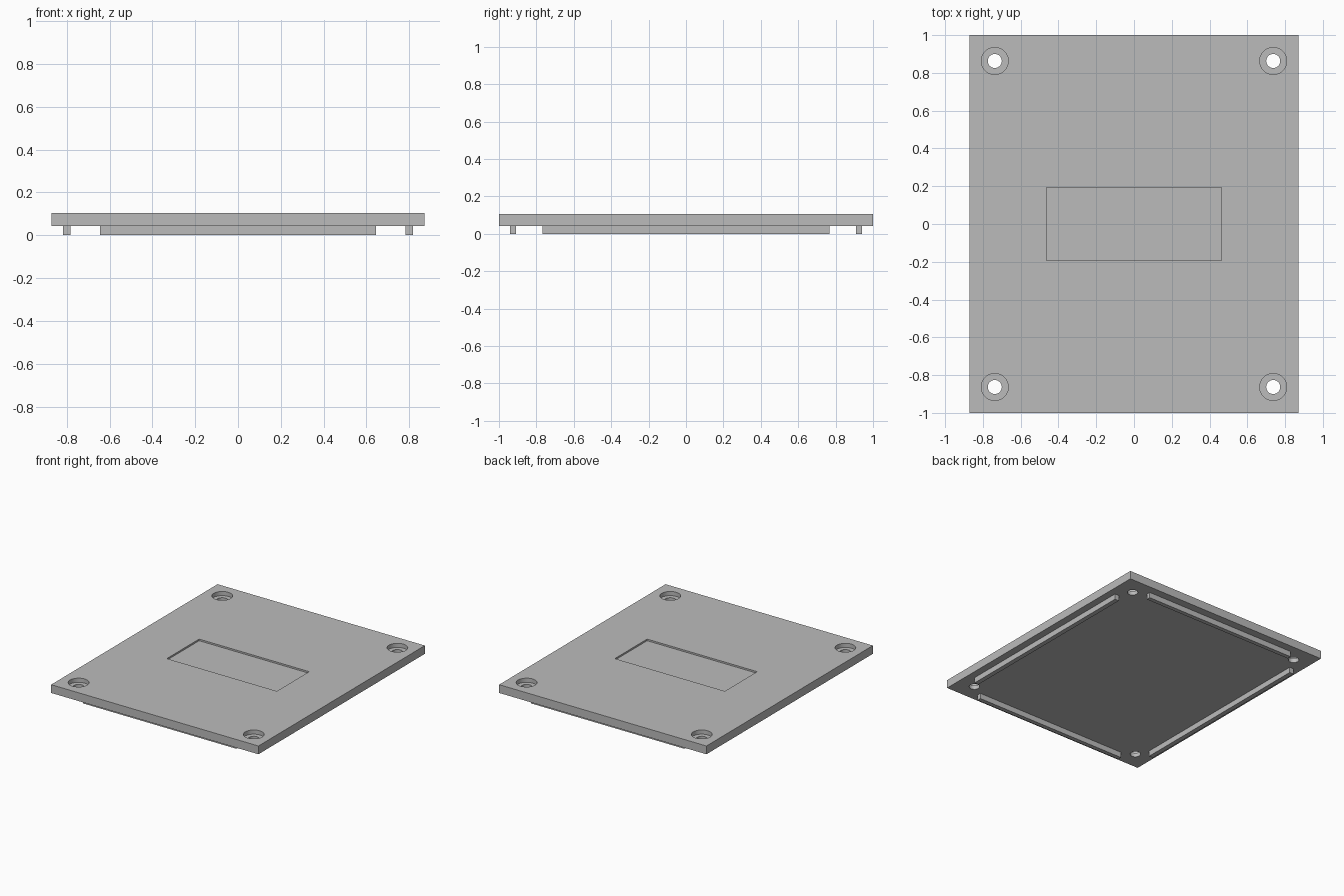
import bpy

old = bpy.data.objects.get("Cube")
if old:
    bpy.data.objects.remove(old, do_unlink=True)

RAIL_H, PLATE_H = 0.042, 0.063
TOP = RAIL_H + PLATE_H

grey = bpy.data.materials.new("plain grey")
grey.use_nodes = True
colour = (0.5, 0.5, 0.5, 1)
grey.diffuse_color = colour
grey.node_tree.nodes["Principled BSDF"].inputs["Base Color"].default_value = colour


def box(name, x, y, z):
    """Box from (low, high) ranges on each axis."""
    bpy.ops.mesh.primitive_cube_add(size=1, location=[sum(r) / 2 for r in (x, y, z)])
    ob = bpy.context.object
    ob.name = name
    ob.scale = [r[1] - r[0] for r in (x, y, z)]
    bpy.ops.object.transform_apply(location=False, rotation=False, scale=True)
    ob.data.materials.append(grey)
    return ob


def cylinder(name, radius, x, y, z):
    bpy.ops.mesh.primitive_cylinder_add(vertices=48, radius=radius, depth=z[1] - z[0],
                                        location=(x, y, sum(z) / 2))
    ob = bpy.context.object
    ob.name = name
    ob.data.materials.append(grey)
    return ob


def cut(target, cutter):
    """Subtract the cutter, then remove it."""
    mod = target.modifiers.new("cut", "BOOLEAN")
    mod.operation = "DIFFERENCE"
    mod.solver = "EXACT"
    mod.object = cutter
    bpy.context.view_layer.objects.active = target
    bpy.ops.object.modifier_apply(modifier=mod.name)
    bpy.data.objects.remove(cutter, do_unlink=True)


# Cover plate with a shallow label recess
plate = box("cover_plate", (-0.872, 0.872), (-1, 1), (RAIL_H, TOP))
cut(plate, box("recess_cutter", (-0.463, 0.463), (-0.194, 0.194), (TOP - 0.0125, TOP + 0.1)))

# Counterbored screw holes in the corners
for sx in (-1, 1):
    for sy in (-1, 1):
        x, y = sx * 0.737, sy * 0.863
        cut(plate, cylinder("bore_cutter", 0.0715, x, y, (TOP - PLATE_H / 2, TOP + 0.1)))
        cut(plate, cylinder("hole_cutter", 0.037, x, y, (-0.1, TOP + 0.1)))

bpy.ops.object.select_all(action="DESELECT")
plate.select_set(True)
bpy.context.view_layer.objects.active = plate
bpy.ops.object.shade_smooth_by_angle()

# Locating rails on the underside
for s, side, end in ((-1, "right", "front"), (1, "left", "back")):
    box(side + "_rail", sorted((s * 0.782, s * 0.817)), (-0.767, 0.767), (0, RAIL_H))
    box(end + "_rail", (-0.645, 0.645), sorted((s * 0.908, s * 0.94)), (0, RAIL_H))
